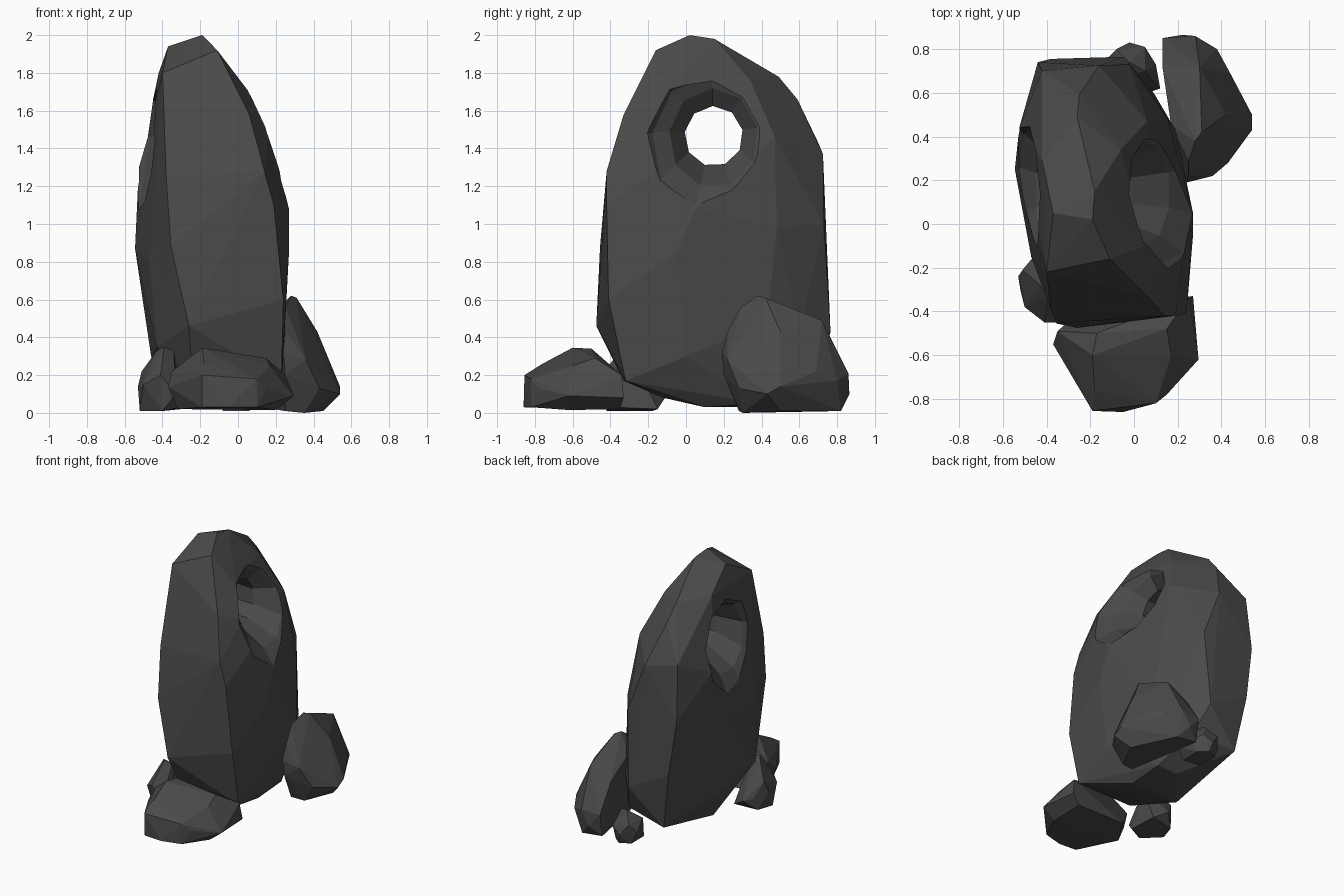
import bpy, bmesh, math

stone = bpy.data.materials.new("dark_grey_stone")
stone.diffuse_color = (0.068, 0.068, 0.068, 1)


def add_object(name, bm):
    bmesh.ops.recalc_face_normals(bm, faces=bm.faces[:])
    me = bpy.data.meshes.new(name)
    bm.to_mesh(me)
    bm.free()
    me.materials.append(stone)
    ob = bpy.data.objects.new(name, me)
    bpy.context.collection.objects.link(ob)
    return ob


def rock(name, pts):
    """Faceted rock: convex hull of its corner points, near-flat facets merged."""
    bm = bmesh.new()
    for p in pts:
        bm.verts.new(p)
    bmesh.ops.convex_hull(bm, input=bm.verts[:])
    loose = [v for v in bm.verts if not v.link_faces]
    bmesh.ops.delete(bm, geom=loose, context='VERTS')
    bmesh.ops.dissolve_limit(bm, angle_limit=math.radians(4),
                             verts=bm.verts[:], edges=bm.edges[:])
    return add_object(name, bm)


# tall leaning slab
slab = rock("standing_stone", [
    # front corners, right then left
    (-.11, -.16, 1.92), (.06, -.33, 1.58), (.14, -.42, 1.28), (.19, -.42, 1.1), (.24, -.41, .6),
    (.23, -.32, .17),
    (-.40, -.22, 1.8), (-.38, -.39, 1.25), (-.355, -.455, .88), (-.26, -.475, .46),
    (-.24, -.33, .17),
    # crown
    (-.19, .02, 2.0), (-.18, .15, 1.98), (-.37, .05, 1.94), (-.42, .29, 1.8), (-.26, .49, 1.78),
    # right side
    (.05, -.1, 1.71), (.16, -.17, 1.5), (.22, -.16, 1.28), (.27, .05, 1.08), (.27, -.05, .85),
    (.155, .48, .98), (.06, .47, 1.46), (-.06, .34, 1.76), (.09, .6, .42), (.19, .43, .48),
    (.24, .0, .3),
    # back
    (-.25, .59, 1.66), (-.16, .725, 1.37), (-.42, .7, 1.43), (-.02, .73, 1.0),
    (-.44, .74, 1.02), (-.38, .755, .6), (-.05, .765, .43), (-.31, .71, .17), (.02, .66, .22),
    # left side
    (-.545, .25, .87), (-.525, .44, 1.3), (-.46, .4, 1.57), (-.47, -.15, .8), (-.46, .2, .3),
    (-.43, -.22, .35),
    # underside
    (-.05, .4, .03), (.1, .38, .05), (.1, .1, .03), (-.3, .1, .03), (.1, -.12, .08),
])

# hourglass cutter for the bored hole: (x, radius, slant, centre z)
N = 9
bm = bmesh.new()
rings = []
for x, r, slant, cz in [(-.9, .6, .14, 1.38), (-.48, .31, .14, 1.39), (-.42, .24, .12, 1.43),
                        (-.25, .165, 0, 1.47), (-.08, .16, -.1, 1.465),
                        (.065, .245, -.38, 1.455), (.14, .34, -.41, 1.43), (.5, .6, -.41, 1.4)]:
    ring = []
    for i in range(N):
        a = 2 * math.pi * (i + .3) / N
        dz = r * math.sin(a) * (1.08 if r > .2 else 1)
        ring.append(bm.verts.new((x + slant * dz, .147 + r * .97 * math.cos(a), cz + dz)))
    rings.append(ring)
for a, b in zip(rings, rings[1:]):
    for i in range(N):
        j = (i + 1) % N
        bm.faces.new((a[i], a[j], b[j], b[i]))
bm.faces.new(rings[0])
bm.faces.new(rings[-1])
cutter = add_object("hole_cutter", bm)
cutter.hide_render = True

mod = slab.modifiers.new("hole", 'BOOLEAN')
mod.operation = 'DIFFERENCE'
mod.solver = 'EXACT'
mod.object = cutter
bpy.context.view_layer.objects.active = slab
bpy.ops.object.modifier_apply(modifier=mod.name)
bpy.data.objects.remove(cutter)

# loose rocks around the foot
rock("front_rock", [
    (-.37, -.55, .14), (-.35, -.49, .22), (-.19, -.6, .345), (-.17, -.5, .34), (.15, -.48, .29),
    (.17, -.6, .25), (.25, -.34, .2), (.27, -.33, .08), (.295, -.62, .09), (.15, -.78, .13),
    (-.18, -.76, .26), (.1, -.82, .18), (-.19, -.855, .2), (-.05, -.86, .03), (-.19, -.85, .03),
    (.1, -.82, .03), (.2, -.62, .015), (-.32, -.55, .02), (-.2, -.36, .03), (.2, -.35, .02),
])
rock("back_right_rock", [
    (.28, .38, .62), (.31, .42, .61), (.25, .29, .56), (.3, .72, .49), (.42, .5, .43),
    (.24, .19, .32), (.25, .22, .43), (.36, .22, .28), (.25, .2, .2), (.43, .28, .13),
    (.54, .43, .1), (.54, .5, .14), (.44, .69, .22), (.38, .8, .17), (.28, .86, .21),
    (.22, .865, .1), (.13, .85, .2), (.13, .82, .03), (.3, .82, .01), (.35, .3, .0),
    (.25, .28, .01), (.45, .5, .01), (.13, .72, .4), (.17, .45, .5),
])
rock("front_left_rock", [
    (-.53, -.24, .14), (-.51, -.21, .22), (-.43, -.28, .33), (-.39, -.33, .35), (-.34, -.3, .33),
    (-.5, -.38, .15), (-.41, -.45, .2), (-.33, -.45, .1), (-.52, -.3, .01), (-.4, -.42, .01),
    (-.46, -.15, .1), (-.4, -.11, .08), (-.3, -.15, .02), (-.48, -.18, .01), (-.3, -.38, .03),
])
rock("back_rock", [
    (-.12, .76, .1), (-.08, .8, .16), (-.02, .83, .08), (.05, .81, .13), (.1, .73, .1),
    (-.02, .74, .24), (.05, .7, .22), (-.1, .66, .17), (.12, .62, .08), (-.08, .62, .01),
    (.06, .76, .01), (-.08, .77, .01), (0, .81, .01), (.06, .6, .01),
])
